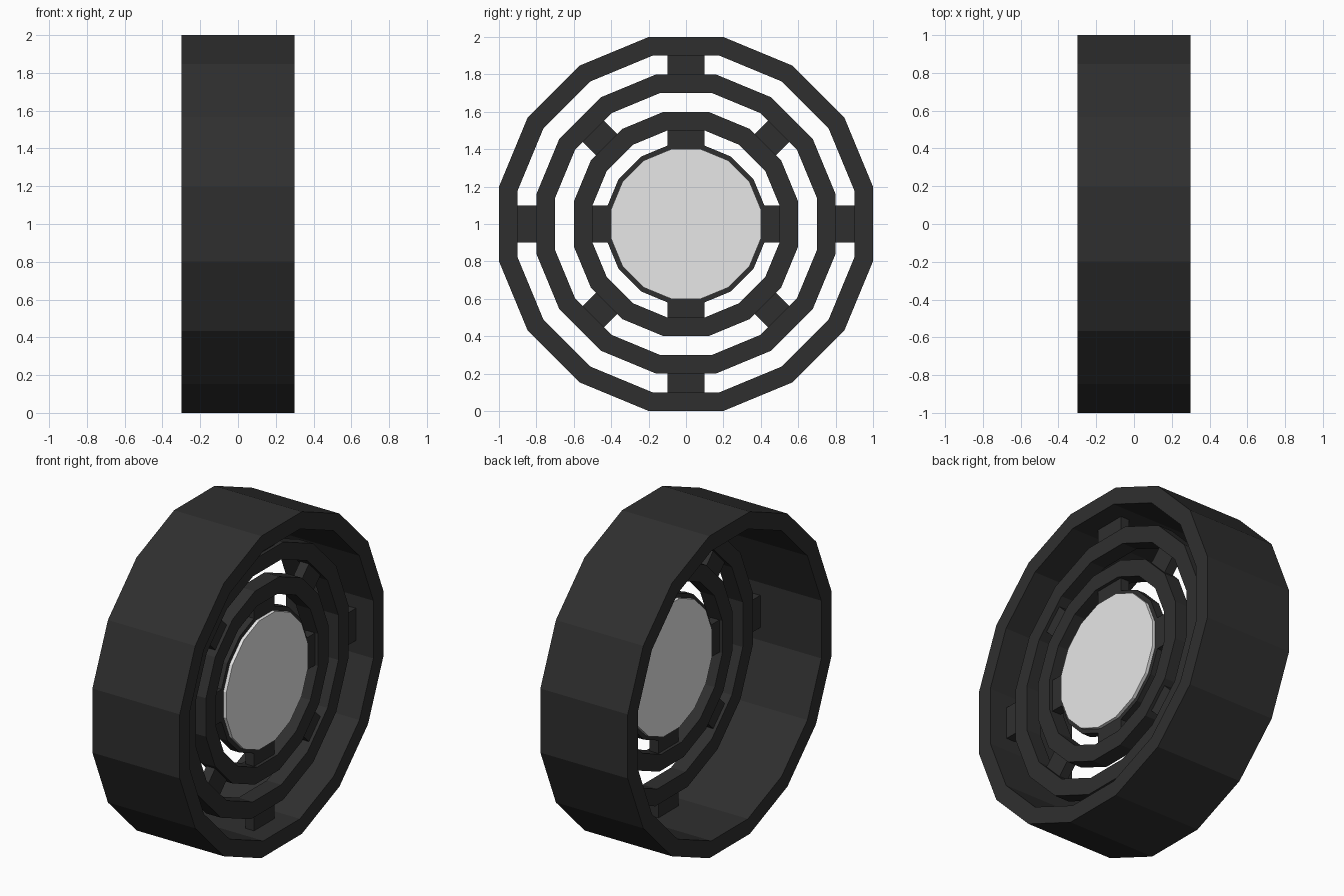
import bpy, bmesh, math
from mathutils import Matrix

if "Cube" in bpy.data.objects:
    bpy.data.objects.remove(bpy.data.objects["Cube"])

SIDES = 16
CENTRE_Z = 1.0


def material(name, rgb):
    m = bpy.data.materials.new(name)
    m.diffuse_color = (*rgb, 1)
    m.use_nodes = True
    m.node_tree.nodes["Principled BSDF"].inputs["Base Color"].default_value = m.diffuse_color
    return m


dark = material("dark rubber grey", (0.028, 0.028, 0.028))
light = material("light grey", (0.8, 0.8, 0.8))


def finish(bm, name, mat):
    bmesh.ops.recalc_face_normals(bm, faces=bm.faces)
    me = bpy.data.meshes.new(name)
    bm.to_mesh(me)
    bm.free()
    me.materials.append(mat)
    ob = bpy.data.objects.new(name, me)
    ob.location.z = CENTRE_Z
    bpy.context.collection.objects.link(ob)
    return ob


def loop(bm, flat, x):
    """16-sided loop around the x axis; flat = distance from axis to each flat."""
    r = flat / math.cos(math.pi / SIDES)
    angles = [math.tau * (i + 0.5) / SIDES for i in range(SIDES)]
    return [bm.verts.new((x, r * math.cos(a), r * math.sin(a))) for a in angles]


def ring(name, outer, inner, x0, x1):
    bm = bmesh.new()
    loops = [loop(bm, outer, x0), loop(bm, outer, x1),
             loop(bm, inner, x1), loop(bm, inner, x0)]
    for k in range(4):
        a, b = loops[k], loops[(k + 1) % 4]
        for i in range(SIDES):
            j = (i + 1) % SIDES
            bm.faces.new((a[i], a[j], b[j], b[i]))
    return finish(bm, name, dark)


def disc(name, outer, x0, x1):
    bm = bmesh.new()
    a, b = loop(bm, outer, x0), loop(bm, outer, x1)
    bm.faces.new(a)
    bm.faces.new(b)
    for i in range(SIDES):
        j = (i + 1) % SIDES
        bm.faces.new((a[i], a[j], b[j], b[i]))
    return finish(bm, name, light)


def spokes(name, r0, r1, width, start, x0, x1):
    """Four blocks a quarter turn apart."""
    bm = bmesh.new()
    for k in range(4):
        m = (Matrix.Rotation(start + k * math.pi / 2, 4, 'X')
             @ Matrix.Translation(((x0 + x1) / 2, (r0 + r1) / 2, 0))
             @ Matrix.Diagonal((x1 - x0, r1 - r0, width, 1)))
        bmesh.ops.create_cube(bm, size=1, matrix=m)
    return finish(bm, name, dark)


# Wide tread and the narrow concentric rings
ring("outer_tread", 1.0, 0.9, -0.3, 0.3)
ring("middle_ring", 0.8, 0.7, 0.1, 0.2)
ring("inner_ring", 0.6, 0.5, 0.1, 0.2)
ring("hub_collar", 0.425, 0.395, 0.12, 0.18)

# Spoke blocks joining the rings
spokes("outer_spokes", 0.8, 0.9, 0.2, 0, 0.12, 0.18)
spokes("middle_spokes", 0.595, 0.705, 0.16, math.pi / 4, 0.12, 0.18)
spokes("inner_spokes", 0.4, 0.5, 0.2, 0, 0.12, 0.18)

# Solid hub
disc("hub_disc", 0.4, 0.1, 0.2)
